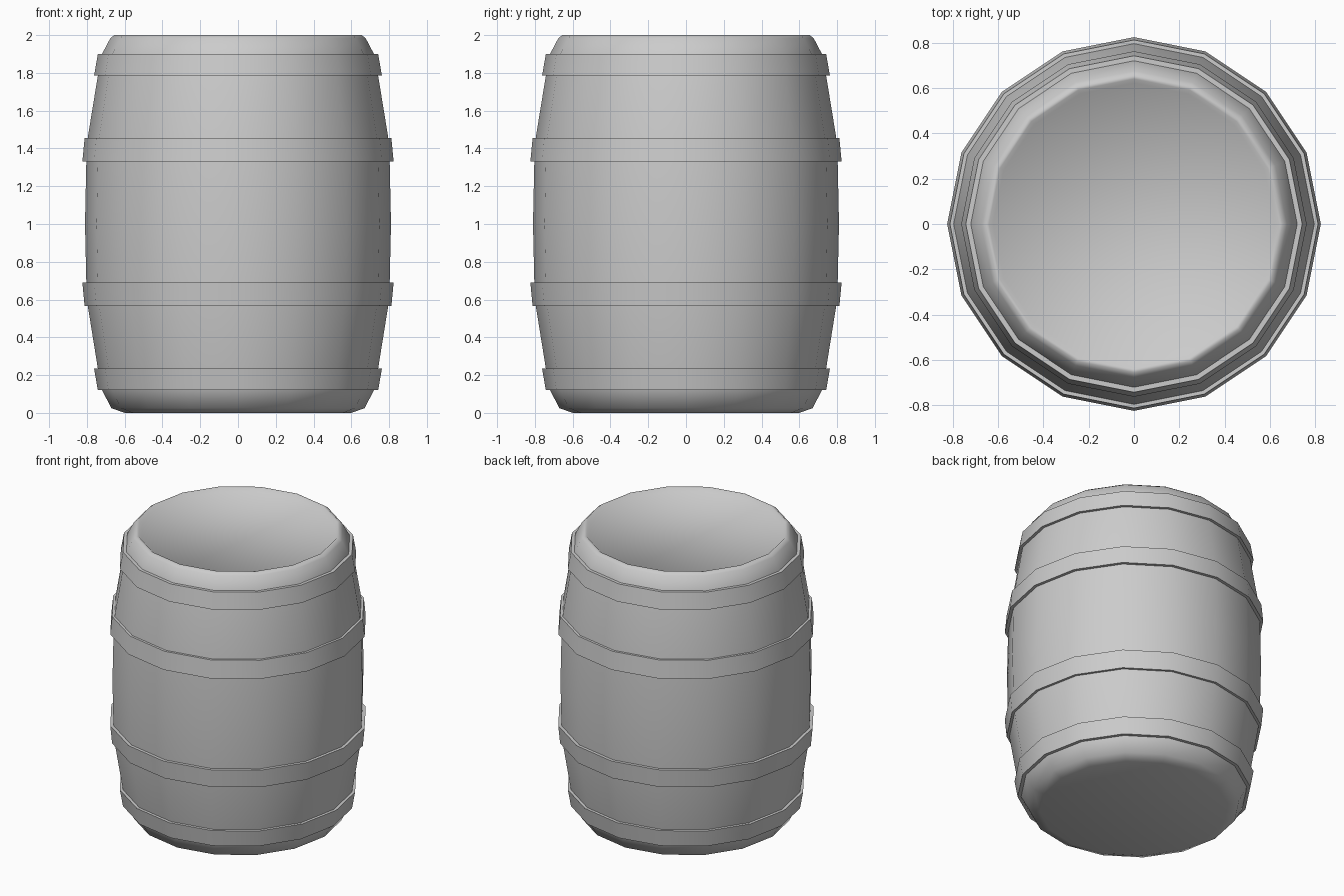
import bpy, bmesh, math

if "Cube" in bpy.data.objects:
    bpy.data.objects.remove(bpy.data.objects["Cube"])

SIDES = 16


def lathe(name, profile, closed, angle):
    """Revolve an (r, z) profile; closed joins it into a hoop, open caps both ends."""
    bm = bmesh.new()
    rings = []
    for r, z in profile:
        rings.append([bm.verts.new((r * math.cos(2 * math.pi * i / SIDES),
                                    r * math.sin(2 * math.pi * i / SIDES), z))
                      for i in range(SIDES)])
    pairs = list(zip(rings, rings[1:]))
    if closed:
        pairs.append((rings[-1], rings[0]))
    else:
        bm.faces.new(rings[0][::-1])
        bm.faces.new(rings[-1])
    for a, b in pairs:
        for i in range(SIDES):
            j = (i + 1) % SIDES
            bm.faces.new((a[i], a[j], b[j], b[i]))
    bmesh.ops.recalc_face_normals(bm, faces=bm.faces)
    mesh = bpy.data.meshes.new(name)
    bm.to_mesh(mesh)
    bm.free()
    ob = bpy.data.objects.new(name, mesh)
    bpy.context.collection.objects.link(ob)
    bpy.ops.object.select_all(action='DESELECT')
    ob.select_set(True)
    bpy.context.view_layer.objects.active = ob
    bpy.ops.object.shade_smooth_by_angle(angle=math.radians(angle))
    return ob


# Bulging body with rounded base and a shallow recessed lid
body = [(0.60, 0.0), (0.67, 0.025), (0.72, 0.12), (0.742, 0.235), (0.795, 0.565),
        (0.803, 0.69), (0.81, 1.0), (0.803, 1.33), (0.795, 1.46), (0.742, 1.785),
        (0.72, 1.90), (0.675, 1.985), (0.655, 2.0), (0.64, 2.0), (0.622, 1.98)]
lathe("barrel_body", body, False, 50)


# Four hoops: bottom z, top z, bottom radius, top radius
hoops = [("bottom_hoop", 0.12, 0.235, 0.742, 0.762),
         ("lower_hoop", 0.565, 0.69, 0.812, 0.824),
         ("upper_hoop", 1.33, 1.455, 0.824, 0.812),
         ("top_hoop", 1.785, 1.90, 0.762, 0.742)]
for name, z0, z1, r0, r1 in hoops:
    t = 0.03
    lathe(name, [(r0, z0), (r1, z1), (r1 - t, z1), (r0 - t, z0)], True, 30)
